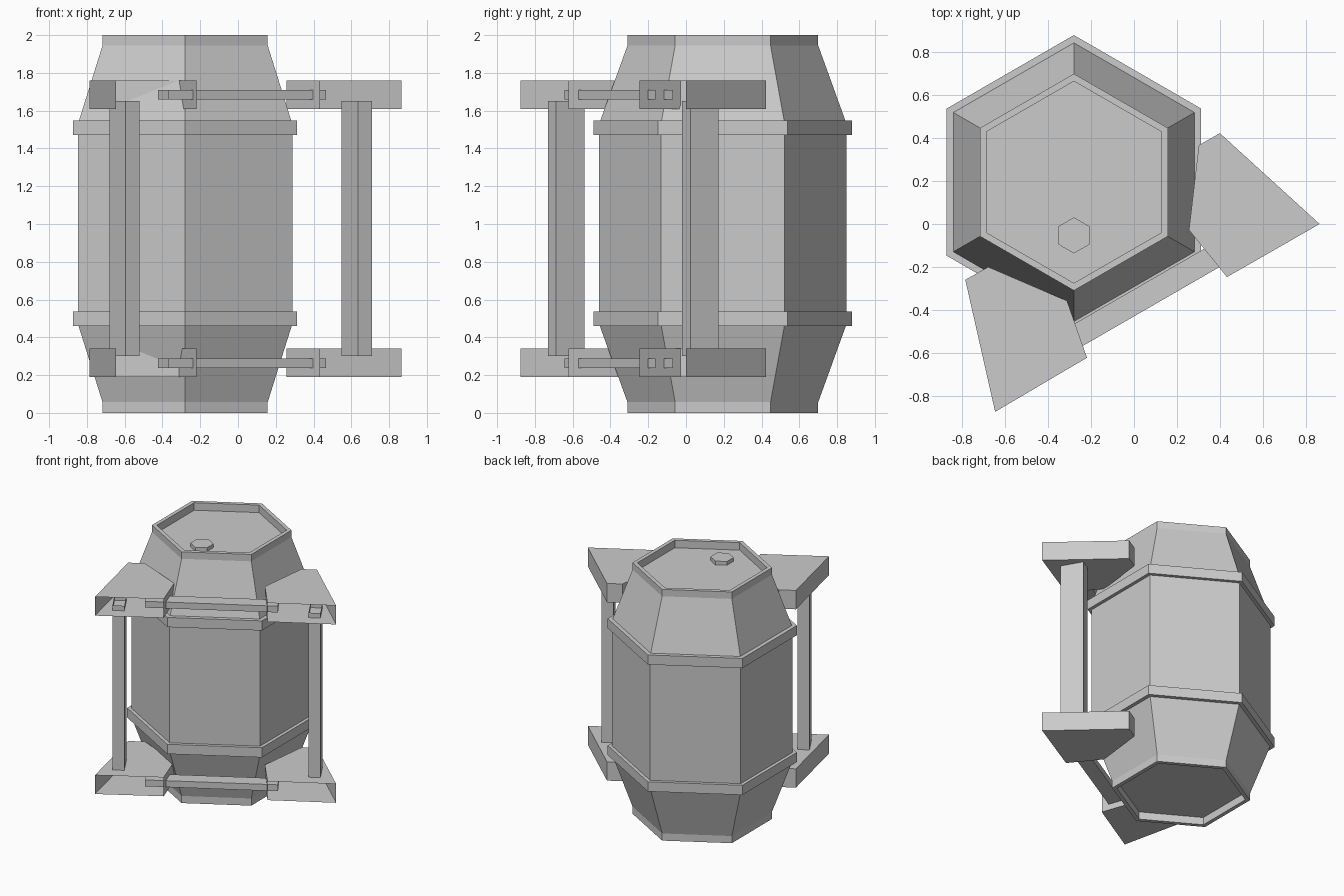
import bpy, math

if "Cube" in bpy.data.objects:
    bpy.data.objects.remove(bpy.data.objects["Cube"])

CX, CY = -0.28, 0.195  # barrel axis


def make(name, verts, faces):
    me = bpy.data.meshes.new(name)
    me.from_pydata(verts, [], faces)
    me.update()
    ob = bpy.data.objects.new(name, me)
    bpy.context.collection.objects.link(ob)
    return ob


def hex_lathe(name, profile, cx, cy, caps=True):
    """Six-sided solid from (radius, z) points; closed into a ring without caps."""
    verts, faces, n = [], [], len(profile)
    for r, z in profile:
        for i in range(6):
            a = math.radians(90 + 60 * i)
            verts.append((cx + r * math.cos(a), cy + r * math.sin(a), z))
    for k in range(n - 1 if caps else n):
        a, b = k * 6, (k + 1) % n * 6
        for i in range(6):
            j = (i + 1) % 6
            faces.append((a + i, a + j, b + j, b + i))
    if caps:
        faces.append(tuple(range(5, -1, -1)))
        faces.append(tuple(range((n - 1) * 6, n * 6)))
    return make(name, verts, faces)


def prism(name, pts, z0, z1, open_sides=(), caps=True):
    """Extruded counter-clockwise outline; listed sides are left open."""
    n = len(pts)
    verts = [(x, y, z) for z in (z0, z1) for x, y in pts]
    faces = [(i, (i + 1) % n, n + (i + 1) % n, n + i)
             for i in range(n) if i not in open_sides]
    if caps:
        faces += [tuple(range(n - 1, -1, -1)), tuple(range(n, 2 * n))]
    return make(name, verts, faces)


def rect(x, y, along, across):
    """Rectangle turned 30 degrees, starting at its front corner."""
    c, s = math.cos(math.pi / 6), math.sin(math.pi / 6)
    return [(x, y), (x + along * c, y + along * s),
            (x + along * c - across * s, y + along * s + across * c),
            (x - across * s, y + across * c)]


# Barrel with recessed ends
hex_lathe("barrel", [(0.47, 0.06), (0.47, 0), (0.505, 0), (0.505, 0.057),
                     (0.655, 0.47), (0.655, 1.53), (0.505, 1.945),
                     (0.505, 2), (0.47, 2), (0.47, 1.94)], CX, CY)

# Hoops
for label, z in (("lower", 0.46), ("upper", 1.47)):
    hex_lathe(label + "_hoop", [(0.64, z), (0.685, z), (0.685, z + 0.077),
                                (0.64, z + 0.077)], CX, CY, caps=False)

# Bung on the lid
hex_lathe("bung", [(0.084, 1.94), (0.084, 1.97)], CX, -0.053)

# Frame brackets, open on the outer front side, with hollow cross bars
right = [(0.433, -0.247), (0.865, 0), (0.40, 0.423), (0.302, 0.367), (0.256, -0.028)]
left = [(-0.647, -0.875), (-0.219, -0.623), (-0.312, -0.358), (-0.679, -0.20), (-0.786, -0.26)]
for label, z in (("lower", 0.19), ("upper", 1.61)):
    prism(label + "_right_bracket", right, z, z + 0.15, open_sides=(0,))
    prism(label + "_left_bracket", left, z, z + 0.15, open_sides=(0,))
    prism(label + "_cross_bar", rect(-0.37, -0.644, 0.964, 0.109),
          z + 0.05, z + 0.10, open_sides=(1, 3)) if label == "upper" else \
        prism(label + "_cross_bar", rect(-0.37, -0.644, 0.964, 0.109),
              z + 0.047, z + 0.098, open_sides=(1, 3))

# Posts between the brackets
for label, x, y in (("right", 0.635, -0.02), ("left", -0.595, -0.73)):
    prism(label + "_post", rect(x, y, 0.086, 0.173), 0.30, 1.65, caps=False)
